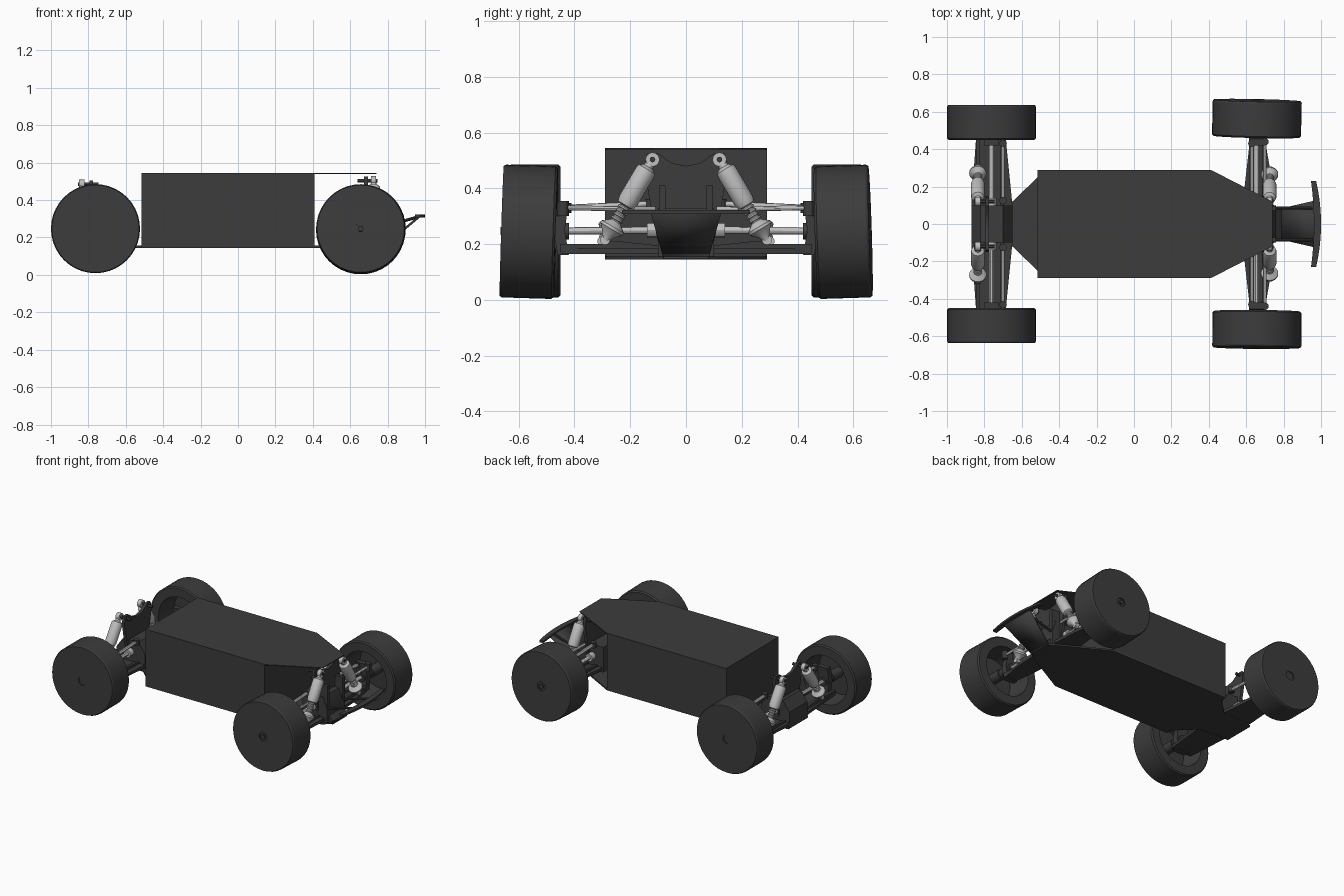
import bpy, bmesh, math
from mathutils import Vector, Matrix

cube = bpy.data.objects.get("Cube")
if cube:
    bpy.data.objects.remove(cube, do_unlink=True)


def material(name, c):
    m = bpy.data.materials.new(name)
    m.use_nodes = True
    m.diffuse_color = (c, c, c, 1)
    m.node_tree.nodes["Principled BSDF"].inputs["Base Color"].default_value = (c, c, c, 1)
    return m


DARK = material("charcoal plastic", 0.045)
METAL = material("light grey metal", 0.52)
made = []


def finish(name, bm, mat):
    bmesh.ops.recalc_face_normals(bm, faces=bm.faces)
    me = bpy.data.meshes.new(name)
    bm.to_mesh(me)
    bm.free()
    me.materials.append(mat)
    ob = bpy.data.objects.new(name, me)
    bpy.context.collection.objects.link(ob)
    made.append(ob)
    return ob


def prism(name, pts, axis, a, b, mat=DARK):
    """Extrude a 2D outline along an axis from a to b."""
    def place(p, h):
        return {"x": (h, p[0], p[1]), "y": (p[0], h, p[1]), "z": (p[0], p[1], h)}[axis]
    bm = bmesh.new()
    lo = [bm.verts.new(place(p, a)) for p in pts]
    hi = [bm.verts.new(place(p, b)) for p in pts]
    bm.faces.new(lo)
    bm.faces.new(hi)
    for i in range(len(pts)):
        j = (i + 1) % len(pts)
        bm.faces.new((lo[i], lo[j], hi[j], hi[i]))
    return finish(name, bm, mat)


def box(name, x, y, z, mat=DARK):
    return prism(name, [(x[0], y[0]), (x[1], y[0]), (x[1], y[1]), (x[0], y[1])], "z", z[0], z[1], mat)


def lathe(name, profile, origin, direction, mat=DARK, segs=16):
    """Revolve (radius, height) pairs about a line."""
    q = Vector(direction).to_track_quat("Z", "Y")
    bm = bmesh.new()
    rings = []
    for r, h in profile:
        rings.append([bm.verts.new(Vector(origin) + q @ Vector(
            (r * math.cos(2 * math.pi * i / segs), r * math.sin(2 * math.pi * i / segs), h)))
            for i in range(segs)])
    for a, b in zip(rings, rings[1:]):
        for i in range(segs):
            j = (i + 1) % segs
            bm.faces.new((a[i], a[j], b[j], b[i]))
    bm.faces.new(rings[0])
    bm.faces.new(rings[-1])
    return finish(name, bm, mat)


def rod(name, p, q, r, mat=METAL, segs=12):
    d = Vector(q) - Vector(p)
    return lathe(name, [(r, 0), (r, d.length)], p, d, mat, segs)


def mirrored(half):
    """Complete an outline of (x, y) or (y, z) points that runs along the +y side."""
    return half + [(x, -y) for x, y in reversed(half)]


# Body box, roof nose and chassis plate
box("body_box", (-0.515, 0.41), (-0.29, 0.29), (0.155, 0.545))
prism("roof_nose", mirrored([(0.40, 0.29), (0.41, 0.29), (0.74, 0.12)]), "z", 0.539, 0.545)
prism("chassis_plate", mirrored([(-0.87, 0.11), (-0.65, 0.12), (-0.515, 0.25), (-0.515, 0.29),
                                 (0.41, 0.29), (0.74, 0.11), (0.77, 0.08)]), "z", 0.145, 0.156)

# Gearboxes
prism("front_gearbox", [(0.57, 0.155), (0.76, 0.155), (0.76, 0.25), (0.73, 0.33), (0.57, 0.33)],
      "y", -0.10, 0.10)
prism("rear_gearbox", [(-0.87, 0.155), (-0.65, 0.155), (-0.65, 0.26), (-0.70, 0.33),
                       (-0.82, 0.33), (-0.87, 0.26)], "y", -0.10, 0.10)

# Shock towers
for end, x, drop in (("front", 0.685, 0.0), ("rear", -0.785, 0.02)):
    side = [(0.09, 0.16), (0.12, 0.30), (0.15, 0.47 - drop), (0.14, 0.525 - drop),
            (0.10, 0.525 - drop), (0.05, 0.49 - drop), (0.0, 0.48 - drop)]
    outline = side + [(-y, z) for y, z in reversed(side[:-1])]
    prism(end + "_shock_tower", outline, "x", x - 0.01, x + 0.01)

# Bumper: sloping skid plate, struts and curved bar
prism("bumper_mount", [(0.74, 0.146), (0.79, 0.146), (0.79, 0.17), (0.76, 0.20), (0.74, 0.20)],
      "y", -0.08, 0.08)
bm = bmesh.new()
bm.faces.new([bm.verts.new(v) for v in ((0.775, -0.08, 0.15), (0.775, 0.08, 0.15),
                                         (0.97, 0.125, 0.312), (0.97, -0.125, 0.312))])
plate = finish("bumper_skid_plate", bm, DARK)
solid = plate.modifiers.new("thickness", "SOLIDIFY")
solid.thickness = 0.012
solid.offset = 0
ys = [-0.23 + 0.46 * i / 16 for i in range(17)]
arc = [(1.0 - 0.5 * y * y, y) for y in ys] + [(0.962 - 0.3 * y * y, y) for y in reversed(ys)]
prism("bumper_bar", arc, "z", 0.308, 0.322)

# Wheel cross-section, from the inner side outwards
WHEEL = [(0.035, 0.05), (0.035, 0.15), (0.155, 0.155), (0.17, 0.0), (0.23, 0.0), (0.238, 0.008),
         (0.238, 0.177), (0.233, 0.185), (0.03, 0.185), (0.03, 0.178), (0.002, 0.178)]


def shock(name, x, s, top, bottom):
    a, b = Vector((x, s * top[0], top[1])), Vector((x, s * bottom[0], bottom[1]))
    d = b - a
    n = d.length
    # Eye, body, spring rod and spring cup
    lathe(name + "_body", [(0.012, 0.0), (0.018, 0.03), (0.034, 0.04), (0.037, 0.055),
                           (0.037, 0.17), (0.032, 0.19), (0.018, 0.195)], a, d, METAL, 20)
    rings = []
    for i in range(5):
        h = 0.195 + i * (n - 0.255) / 5
        rings += [(0.018, h), (0.023, h + 0.004), (0.023, h + 0.009), (0.018, h + 0.012)]
    lathe(name + "_rod", rings + [(0.018, n - 0.06)], a, d, METAL)
    lathe(name + "_cup", [(0.02, n - 0.075), (0.046, n - 0.055), (0.046, n - 0.045),
                          (0.022, n - 0.02), (0.016, n)], a, d, METAL, 20)
    rod(name + "_eye", a - Vector((0.014, 0, 0)), a + Vector((0.014, 0, 0)), 0.025, METAL, 16)
    rod(name + "_lower_eye", b - Vector((0.014, 0, 0)), b + Vector((0.014, 0, 0)), 0.018, METAL)
    reach = 0.02 if x > 0 else -0.02
    inner = -0.085 if x > 0 else 0.09
    rod(name + "_pin", a + Vector((inner, 0, 0)), a + Vector((reach, 0, 0)), 0.01, DARK)


for s, side in ((1, "left"), (-1, "right")):
    # Wheels, the front pair leaning in and slightly steered
    lathe("rear_wheel_" + side, WHEEL, (-0.762, s * 0.45, 0.247), (0, s, 0), DARK, 40)
    lean = math.radians(1.8)
    steer = math.radians(-1.3 if s > 0 else -0.5)
    out = Matrix.Rotation(steer, 3, "Z") @ Vector((0, s * math.cos(lean), -0.0 + math.sin(lean)))
    start = Vector((0.657, s * 0.564, 0.244)) - out * 0.0975
    wide = [(r, h * 1.05) for r, h in WHEEL]
    lathe("front_wheel_" + side, wide, start, out, DARK, 40)
    rod("front_wheel_nut_" + side, start + out * 0.18, start + out * 0.198, 0.016, DARK, 6)

    # Lower arms with raised ribs
    prism("front_arm_" + side, [(0.58, s * 0.10), (0.74, s * 0.10), (0.73, s * 0.28),
                                (0.70, s * 0.45), (0.62, s * 0.45)], "z", 0.165, 0.185)
    prism("rear_arm_" + side, [(-0.87, s * 0.10), (-0.65, s * 0.10), (-0.685, s * 0.45),
                               (-0.845, s * 0.45)], "z", 0.165, 0.185)
    rib = [(s * 0.10, 0.165), (s * 0.45, 0.17), (s * 0.45, 0.20), (s * 0.30, 0.20), (s * 0.26, 0.212),
           (s * 0.10, 0.195)]
    for name, x in (("front_arm_rib_a_", 0.625), ("front_arm_rib_b_", 0.695),
                    ("rear_arm_rib_a_", -0.835), ("rear_arm_rib_b_", -0.705)):
        prism(name + side, rib, "x", x - 0.01, x + 0.01)

    # Uprights, axles, drive shafts and upper links
    for end, x, lx in (("front", 0.655, 0.63), ("rear", -0.762, -0.70)):
        prism(f"{end}_upright_{side}", [(s * 0.42, 0.16), (s * 0.46, 0.16), (s * 0.475, 0.25),
                                        (s * 0.455, 0.35), (s * 0.42, 0.35), (s * 0.435, 0.25)],
              "x", x - 0.04, x + 0.04)
        rod(f"{end}_axle_{side}", (x, s * 0.42, 0.246), (x, s * 0.60, 0.246), 0.03, DARK, 16)
        rod(f"{end}_drive_shaft_{side}", (x, s * 0.09, 0.25), (x, s * 0.44, 0.247), 0.013)
        rod(f"{end}_shaft_cup_{side}", (x, s * 0.09, 0.25), (x, s * 0.14, 0.25), 0.026)
        rod(f"{end}_upper_link_{side}", (lx, s * 0.11, 0.345), (lx, s * 0.43, 0.33), 0.011)
        for y, z in ((0.125, 0.344), (0.43, 0.33)):
            rod(f"{end}_link_end_{side}", (lx, s * y, z - 0.018), (lx, s * y, z + 0.018), 0.02, DARK)
    rod("steering_link_" + side, (0.70, s * 0.11, 0.325), (0.70, s * 0.44, 0.33), 0.009)
    rod("steering_joint_" + side, (0.70, s * 0.44, 0.30), (0.70, s * 0.44, 0.355), 0.02, DARK)

    # Shocks
    shock("front_shock_" + side, 0.725, s, (0.12, 0.503), (0.29, 0.215))
    shock("rear_shock_" + side, -0.835, s, (0.12, 0.484), (0.30, 0.21))

    # Bumper struts and posts
    rod("bumper_strut_" + side, (0.75, s * 0.085, 0.25), (0.955, s * 0.085, 0.308), 0.008, DARK, 8)
    box("front_post_" + side, (0.70, 0.76), (s * 0.085 - 0.012, s * 0.085 + 0.012), (0.25, 0.41))

# Smooth the round parts, keep edges sharp
bpy.ops.object.select_all(action="DESELECT")
for ob in made:
    ob.select_set(True)
bpy.context.view_layer.objects.active = made[0]
bpy.ops.object.shade_smooth_by_angle(angle=math.radians(30))
